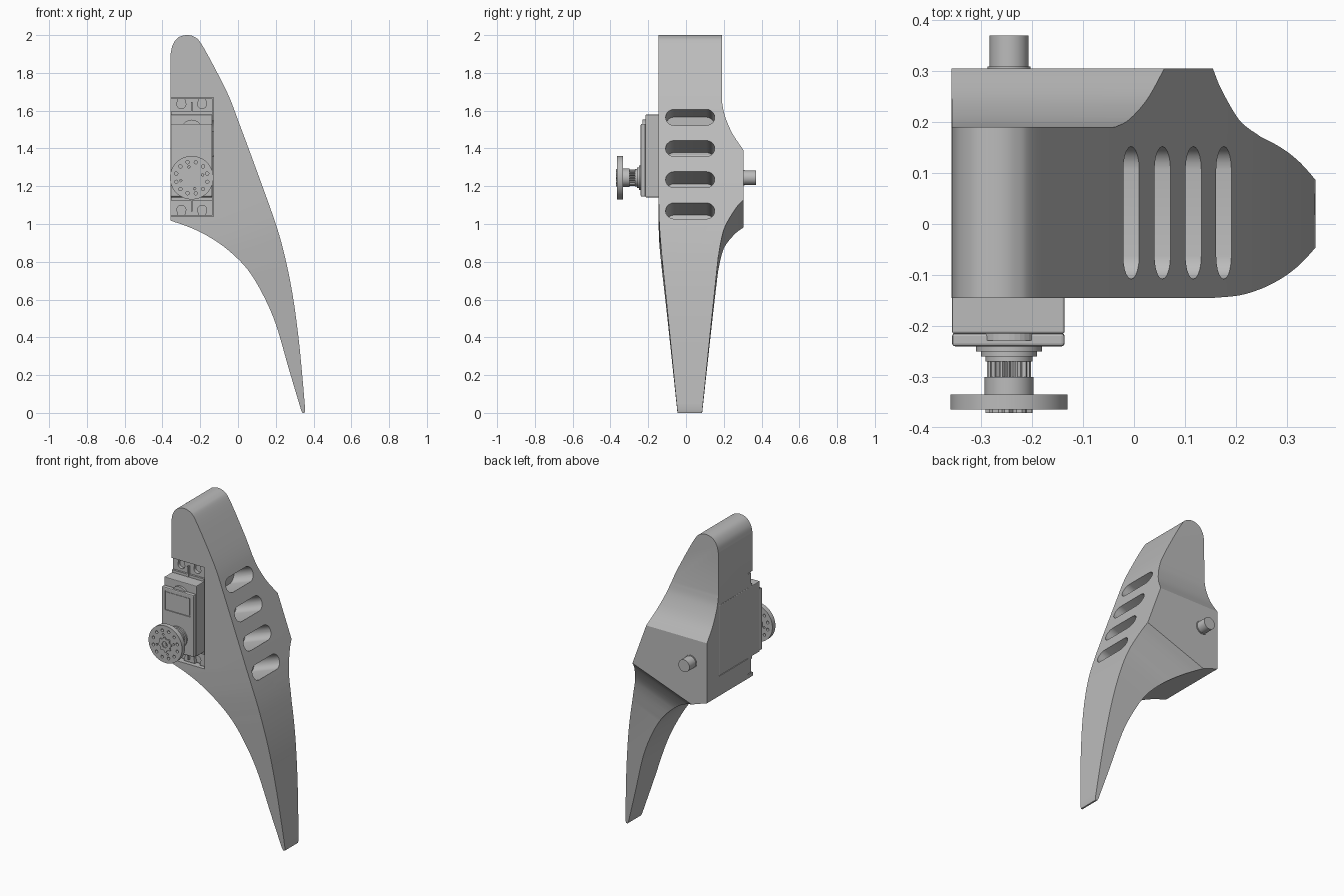
import bpy, bmesh, math
from mathutils import Vector, Matrix

old = bpy.data.objects.get("Cube")
if old:
    bpy.data.objects.remove(old, do_unlink=True)

grey = bpy.data.materials.new("plain grey")
grey.use_nodes = True
grey.diffuse_color = (0.5, 0.5, 0.5, 1)
grey.node_tree.nodes["Principled BSDF"].inputs["Base Color"].default_value = (0.5, 0.5, 0.5, 1)

TILT = math.radians(20)
X, Y, Z = Vector((1, 0, 0)), Vector((0, 1, 0)), Vector((0, 0, 1))
ALONG = Vector((math.cos(TILT), 0, math.sin(TILT)))     # across the tilted leg
UP = Vector((-math.sin(TILT), 0, math.cos(TILT)))       # along the tilted leg
AXLE = (-0.245, 1.245)                                  # x, z of the servo axis


def spline(pts, n=5):
    """Smooth curve through 2D points."""
    p = [Vector(q) for q in pts]
    p = [2 * p[0] - p[1]] + p + [2 * p[-1] - p[-2]]
    out = []
    for a, b, c, d in zip(p, p[1:], p[2:], p[3:]):
        for i in range(n):
            t = i / n
            out.append(0.5 * (2 * b + (c - a) * t + (2 * a - 5 * b + 4 * c - d) * t**2
                              + (3 * b - a - 3 * c + d) * t**3))
    return [tuple(v) for v in out] + [tuple(pts[-1])]


def add_prism(bm, pts, u, v, w, lo, hi, origin=Vector()):
    """Outline in the u, v plane, extruded along w from lo to hi."""
    rings = [[bm.verts.new(origin + u * a + v * b + w * t) for a, b in pts] for t in (lo, hi)]
    bm.faces.new(rings[0])
    bm.faces.new(rings[1][::-1])
    for i in range(len(pts)):
        j = (i + 1) % len(pts)
        bm.faces.new((rings[0][i], rings[1][i], rings[1][j], rings[0][j]))


def finish(name, bm):
    bmesh.ops.recalc_face_normals(bm, faces=bm.faces)
    mesh = bpy.data.meshes.new(name)
    bm.to_mesh(mesh)
    bm.free()
    mesh.materials.append(grey)
    ob = bpy.data.objects.new(name, mesh)
    bpy.context.scene.collection.objects.link(ob)
    return ob


def prism(name, *args, **kw):
    bm = bmesh.new()
    add_prism(bm, *args, **kw)
    return finish(name, bm)


def select(ob):
    bpy.ops.object.select_all(action="DESELECT")
    ob.select_set(True)
    bpy.context.view_layer.objects.active = ob


def cut(ob, cutter, operation="DIFFERENCE"):
    mod = ob.modifiers.new("cut", "BOOLEAN")
    mod.operation, mod.solver, mod.object = operation, "EXACT", cutter
    select(ob)
    bpy.ops.object.modifier_apply(modifier=mod.name)
    bpy.data.objects.remove(cutter, do_unlink=True)


def smooth(ob):
    select(ob)
    bpy.ops.object.shade_smooth_by_angle(angle=math.radians(25))


def rect(x0, x1, z0, z1):
    return [(x0, z0), (x1, z0), (x1, z1), (x0, z1)]


def box(name, x, y, z, bevel=0):
    ob = prism(name, rect(*x, *z), X, Z, Y, *y)
    if bevel:
        mod = ob.modifiers.new("bevel", "BEVEL")
        mod.width, mod.segments = bevel, 2
        select(ob)
        bpy.ops.object.modifier_apply(modifier=mod.name)
    return ob


def circle(r, n=48, centre=(0, 0), start=0, sweep=2 * math.pi):
    return [(centre[0] + r * math.cos(start + sweep * i / n),
             centre[1] + r * math.sin(start + sweep * i / n)) for i in range(n)]


def disc(name, r, y0, y1, n=48):
    return prism(name, circle(r, n, AXLE), X, Z, Y, y0, y1)


def stadium(half, r, n=10):
    """Slot outline with round ends."""
    return ([(half + r * math.cos(a), r * math.sin(a))
             for a in [-math.pi / 2 + math.pi * i / n for i in range(n + 1)]]
            + [(-half - r * math.cos(a), -r * math.sin(a))
               for a in [-math.pi / 2 + math.pi * i / n for i in range(n + 1)]])


# leg: curved side outline, narrowed by two profiles
crown = spline([(-0.357, 1.9), (-0.345, 1.95), (-0.315, 1.988), (-0.27, 2.0), (-0.23, 1.99),
                (-0.195, 1.955), (-0.12, 1.82), (-0.05, 1.68), (0, 1.55), (0.1, 1.28),
                (0.2, 1.0), (0.25, 0.82), (0.29, 0.62), (0.32, 0.4), (0.34, 0.2), (0.356, 0.015)])
belly = spline([(0.335, 0.012), (0.27, 0.23), (0.2, 0.47), (0.13, 0.63), (0.05, 0.76),
                (-0.05, 0.86), (-0.15, 0.93), (-0.25, 0.98), (-0.358, 1.018)])
leg = prism("leg", crown + [(0.352, 0), (0.342, 0)] + belly, X, Z, Y, -0.145, 0.305)

shoulder = spline([(0.19, 1.65), (0.205, 1.575), (0.245, 1.48), (0.305, 1.39)])
cut(leg, prism("shoulder_limit", [(0.19, 3)] + shoulder +
               [(0.5, 1.1), (0.5, -1), (-0.5, -1), (-0.5, 3)], Y, Z, X, -2, 2), "INTERSECT")
shin = spline([(0.305, 1.009), (0.265, 0.961), (0.213, 0.871), (0.19, 0.8), (0.17, 0.685)])
taper = spline([(-0.127, 0.685), (-0.14, 0.85), (-0.145, 1.009)])
cut(leg, prism("shin_limit", [(0.5, 3), (0.5, 1.3)] + shin + [(0.045, -0.5), (-0.006, -0.5)]
               + taper + [(-0.25, 1.5), (-0.25, 3)], Y, UP, ALONG, -2, 2), "INTERSECT")

# four slanted pockets on the outer face
for i in range(4):
    centre = Vector((-0.005 + 0.061 * i, 0.022, 1.565 - 0.165 * i))
    cut(leg, prism("pocket", stadium(0.085, 0.045), Y, UP, ALONG, -0.19, 0.2, origin=centre))

# servo cavity and the shallow recess for its mounting tabs
cut(leg, box("cavity", (-0.6, -0.134), (-0.4, 0.188), (1.14, 1.58)))
cut(leg, box("tab_recess", (-0.6, -0.13), (-0.4, -0.1), (1.04, 1.67)))
smooth(leg)

# servo case
box("servo_case", (-0.357, -0.136), (-0.215, 0.187), (1.141, 1.579), 0.004)
cap = box("servo_cap", (-0.357, -0.136), (-0.24, -0.214), (1.145, 1.53), 0.006)
cut(cap, box("panel_cut", (-0.335, -0.16), (-0.3, -0.234), (1.39, 1.508)))
box("servo_panel", (-0.328, -0.167), (-0.237, -0.23), (1.397, 1.501))
prism("cap_dome", circle(0.055, 32, (-0.245, 1.497)), X, Z, Y, -0.229, -0.21)

# mounting tabs with open screw notches, mirrored top and bottom
for name, z_in, z_out, sign in (("upper_tab", 1.575, 1.665, 1), ("lower_tab", 1.145, 1.045, -1)):
    tab = box(name, (-0.357, -0.134), (-0.128, -0.1), sorted((z_in, z_out)))
    hole_z = z_out - 0.03 * sign
    for x in (-0.3, -0.19):
        arc = circle(0.024, 16, (x, hole_z), math.pi, sign * math.pi)
        notch = arc + [(x + 0.024, hole_z), (x + 0.012, z_out + 0.02 * sign),
                       (x - 0.012, z_out + 0.02 * sign)]
        cut(tab, prism("notch", notch, X, Z, Y, -0.2, -0.108))
    rib_z = z_in + 0.02 * sign
    box(name + "_rib", (-0.25, -0.24), (-0.143, -0.12), sorted((z_in, z_out - 0.02 * sign)))
    box(name + "_ledge", (-0.355, -0.136), (-0.14, -0.12), sorted((z_in, rib_z)))

# stepped output collar, hub and rear pivot
for name, r, y0, y1 in (("collar_base", 0.065, -0.25, -0.238), ("collar_step", 0.055, -0.26, -0.248),
                        ("collar_top", 0.046, -0.27, -0.258), ("horn_hub", 0.048, -0.336, -0.3),
                        ("rear_pivot", 0.038, 0.3, 0.37), ("pivot_fillet", 0.042, 0.3, 0.309)):
    smooth(disc(name, r, y0, y1))


def gear(name, r0, r1, teeth, y0, y1):
    pts = []
    for i in range(teeth * 4):
        r = r1 if i % 4 < 2 else r0
        a = 2 * math.pi * i / (teeth * 4)
        pts.append((AXLE[0] + r * math.cos(a), AXLE[1] + r * math.sin(a)))
    return prism(name, pts, X, Z, Y, y0, y1)


gear("output_spline", 0.036, 0.043, 20, -0.302, -0.268)

# round horn with two rings of holes
horn = disc("servo_horn", 0.115, -0.364, -0.334, 64)
bm = bmesh.new()
for count, ring, r in ((12, 0.085, 0.009), (4, 0.06, 0.006)):
    for cx, cz in circle(ring, count, AXLE, math.pi / 12):
        add_prism(bm, circle(r, 12, (cx, cz)), X, Z, Y, -0.5, -0.2)
cut(horn, finish("horn_holes", bm))
smooth(horn)
screw = gear("horn_screw", 0.037, 0.046, 8, -0.371, -0.36)
cut(screw, disc("screw_socket", 0.02, -0.4, -0.364, 6))
disc("screw_pin", 0.01, -0.37, -0.362, 16)
